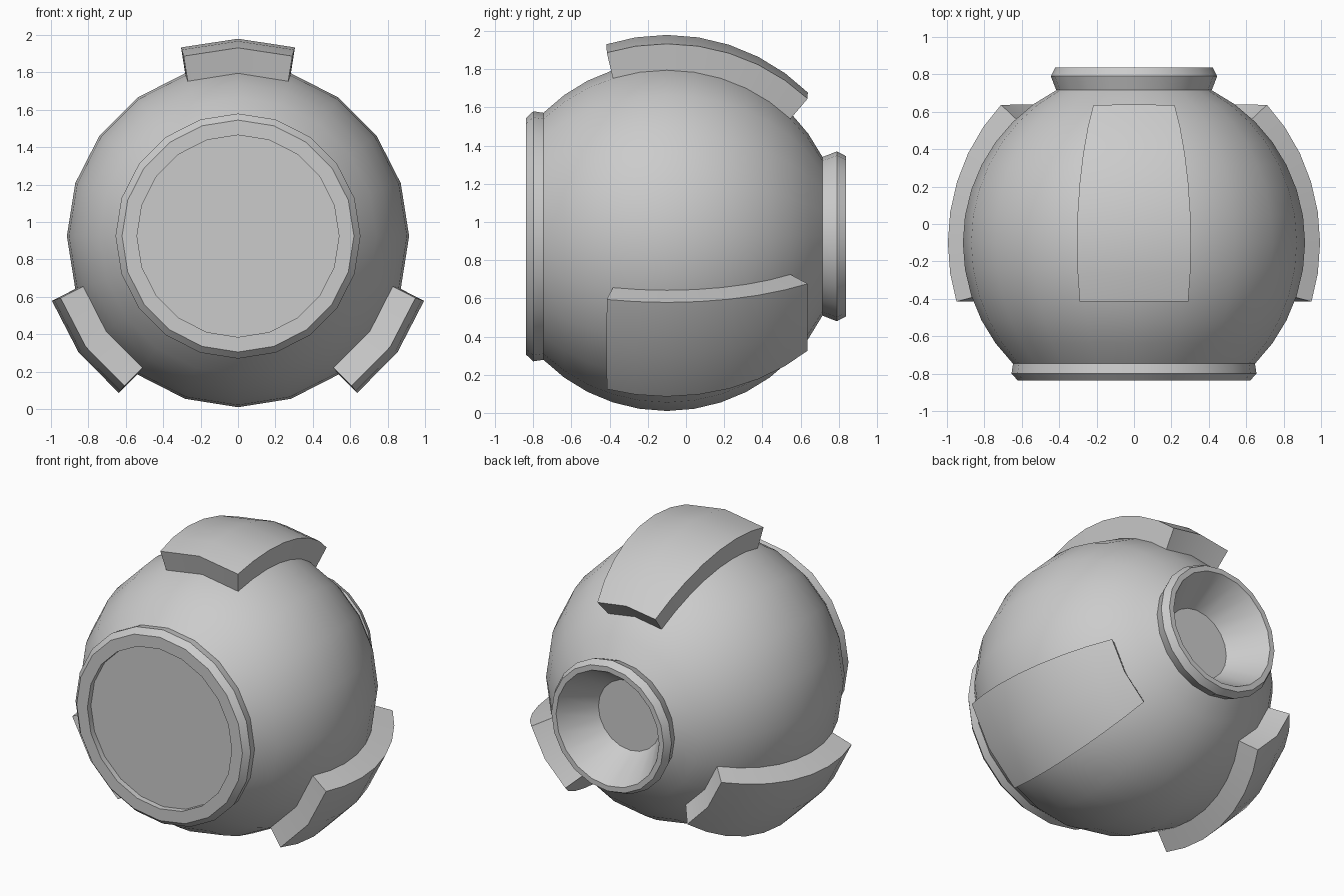
import bpy
from math import sin, cos, radians

if "Cube" in bpy.data.objects:
    bpy.data.objects.remove(bpy.data.objects["Cube"])

R, CY, CZ = 0.915, -0.1, 0.925   # ball radius and centre
SIDES, STEP = 20, 18             # facets around the y axis, degrees each


def ring_point(r, y, deg):
    a = radians(deg)
    return (r * sin(a), y, CZ + r * cos(a))


def ball_ring(lat):
    return (R * cos(radians(lat)), CY + R * sin(radians(lat)))


def finish(name, verts, faces, thickness=0):
    me = bpy.data.meshes.new(name)
    me.from_pydata(verts, [], faces)
    me.update()
    ob = bpy.data.objects.new(name, me)
    bpy.context.collection.objects.link(ob)
    bpy.ops.object.select_all(action='DESELECT')
    ob.select_set(True)
    bpy.context.view_layer.objects.active = ob
    if thickness:
        m = ob.modifiers.new("thickness", 'SOLIDIFY')
        m.thickness, m.offset = thickness, 1
        bpy.ops.object.modifier_apply(modifier=m.name)
    bpy.ops.object.shade_smooth_by_angle(angle=radians(30))
    return ob


def lathe(name, profile, flip=False, cap=False):
    """Spin (radius, y) points about the y axis; optionally close the last ring."""
    verts = [ring_point(r, y, k * STEP) for r, y in profile for k in range(SIDES)]
    faces = []
    for i in range(len(profile) - 1):
        for k in range(SIDES):
            n = (k + 1) % SIDES
            a, b = i * SIDES, (i + 1) * SIDES
            faces.append((a + k, a + n, b + n, b + k))
    if cap:
        last = (len(profile) - 1) * SIDES
        faces.append(tuple(range(last, last + SIDES)))
    if flip:
        faces = [f[::-1] for f in faces]
    return finish(name, verts, faces)


def pad(name, centre):
    """Thick patch of the ball: two facets wide, seven rings long."""
    lats = range(-18, 46, 9)
    verts = [ring_point(*ball_ring(l), centre + d) for l in lats for d in (-STEP, 0, STEP)]
    faces = [(3 * i + j, 3 * i + j + 1, 3 * i + j + 4, 3 * i + j + 3)
             for i in range(len(lats) - 1) for j in range(2)]
    return finish(name, verts, faces, 0.14)


# Ball shell, open at both ends
lathe("ball_body", [ball_ring(l) for l in range(-45, 64, 9)])

# Front rim with shallow recessed disc
lathe("front_rim", [ball_ring(-45), (0.655, -0.80), (0.62, -0.838),
                    (0.54, -0.838), (0.54, -0.80)], flip=True, cap=True)

# Rear collar with deep conical dish
lathe("rear_nozzle", [ball_ring(63), (0.445, 0.79), (0.42, 0.838),
                      (0.385, 0.838), (0.235, 0.60)], cap=True)

# Three raised pads around the ball
for name, angle in (("top_pad", 0), ("right_pad", 126), ("left_pad", -126)):
    pad(name, angle)
